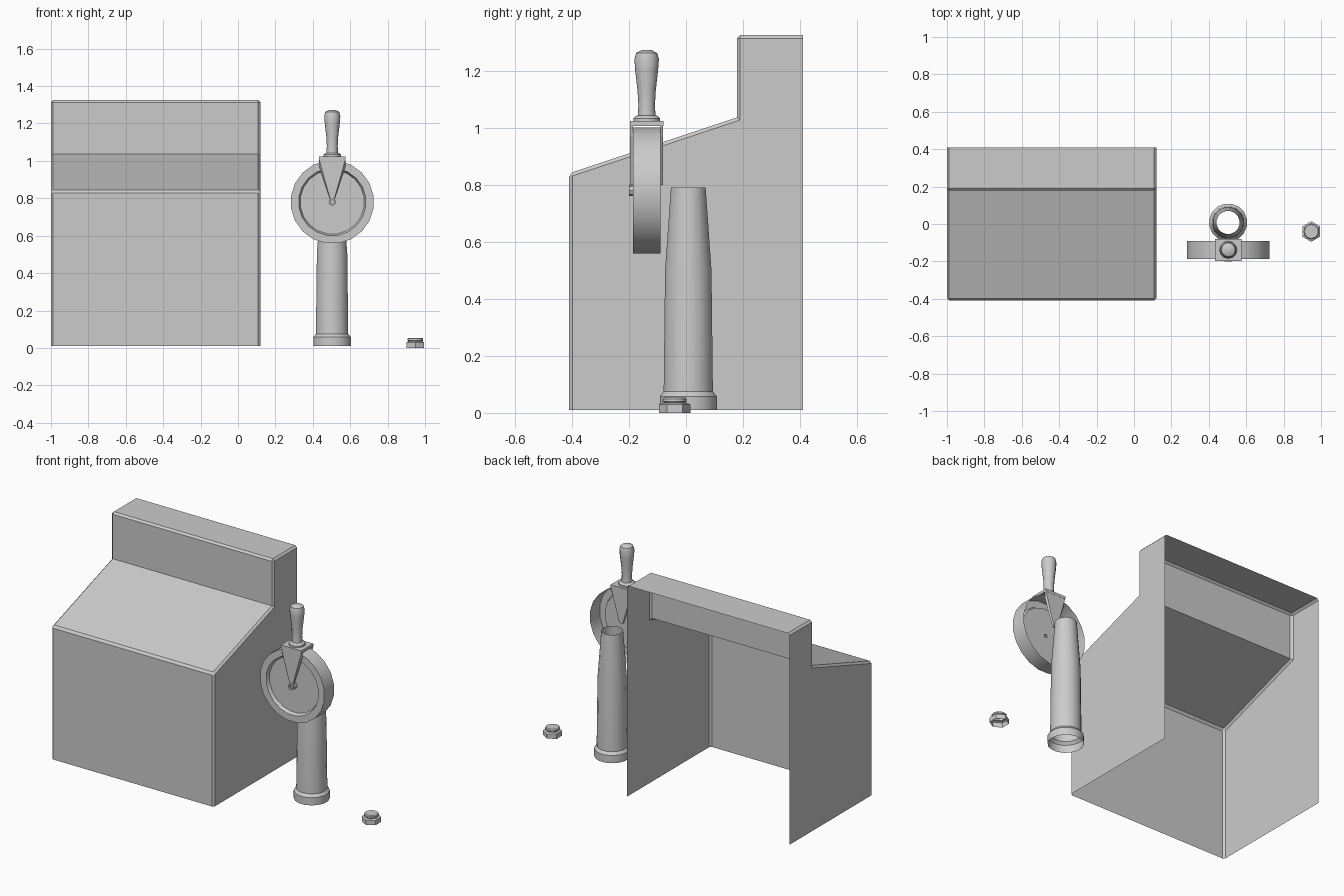
import bpy, bmesh, math
from mathutils import Matrix, Vector

if "Cube" in bpy.data.objects:
    bpy.data.objects.remove(bpy.data.objects["Cube"])


def finish(name, bm, smooth=None):
    bmesh.ops.recalc_face_normals(bm, faces=bm.faces)
    me = bpy.data.meshes.new(name)
    bm.to_mesh(me)
    bm.free()
    ob = bpy.data.objects.new(name, me)
    bpy.context.collection.objects.link(ob)
    if smooth:
        bpy.ops.object.select_all(action='DESELECT')
        ob.select_set(True)
        bpy.context.view_layer.objects.active = ob
        bpy.ops.object.shade_smooth_by_angle(angle=math.radians(smooth))
    return ob


def lathe(name, profile, n, loc, cap=False, front=False, phase=0.0, smooth=32):
    """Spin (radius, height) points; front=True points the axis to -y."""
    bm = bmesh.new()
    rings = [[bm.verts.new((r * math.cos(phase + i * math.tau / n),
                            r * math.sin(phase + i * math.tau / n), h))
              for i in range(n)] for r, h in profile]
    for a, b in zip(rings, rings[1:]):
        for i in range(n):
            j = (i + 1) % n
            bm.faces.new((a[i], a[j], b[j], b[i]))
    if cap:
        bm.faces.new(rings[-1])
    m = Matrix.Translation(loc)
    if front:
        m = m @ Matrix.Rotation(math.pi / 2, 4, 'X')
    bm.transform(m)
    return finish(name, bm, smooth)


# Console housing: folded sheet, open at the back and bottom
bm = bmesh.new()
prof = [(-.41, .01), (-.41, .84), (.178, 1.036), (.178, 1.325), (.41, 1.325), (.41, .01)]
L, R = [[bm.verts.new((x, y, z)) for y, z in prof] for x in (-1.0, .12)]
bm.faces.new(L)
bm.faces.new(R[::-1])
for i in range(4):
    bm.faces.new((L[i], R[i], R[i + 1], L[i + 1]))
bmesh.ops.recalc_face_normals(bm, faces=bm.faces)
inner = {L[2], R[2]}
edges = [e for e in bm.edges if len(e.link_faces) == 2 and set(e.verts) != inner]
bmesh.ops.bevel(bm, geom=edges, offset=.012, segments=1, affect='EDGES', profile=.5)
finish("console_housing", bm)

# Pedestal tube, open at both ends
lathe("pedestal_tube", [(.102, .01), (.102, .058), (.088, .075), (.083, .5), (.062, .79)],
      16, (.503, .008, 0), phase=math.pi / 16)

# Drum with recessed front dial and open back
CX, CZ, CY = .504, .78, -.138
lathe("drum", [(.223, 0), (.223, .096), (.181, .096), (.172, .075), (.01, .075)],
      20, (CX, -.09, CZ), front=True, phase=math.pi / 20)
lathe("drum_pin", [(.02, .075), (.02, .11), (.011, .11), (.011, .1)],
      8, (CX, -.09, CZ), cap=True, front=True)

# Tapered straps in front of and behind the drum
strap = [(-.07, 1.01), (-.07, .97), (-.014, .80), (.014, .80), (.07, .97), (.07, 1.01)]
for name, s in (("front_strap", -1), ("back_strap", 1)):
    bm = bmesh.new()
    face = bm.faces.new([bm.verts.new((CX + x, CY + s * .048, z)) for x, z in strap])
    ext = bmesh.ops.extrude_face_region(bm, geom=[face])["geom"]
    for v in ext:
        if isinstance(v, bmesh.types.BMVert):
            v.co.y += s * .010
            if v.co.z < .99:
                v.co.x = CX + (v.co.x - CX) * .85
    finish(name, bm)

# Lever base plate over the drum
bm = bmesh.new()
bmesh.ops.create_cube(bm, size=1, matrix=Matrix.Translation((CX, CY, 1.0145)) @
                      Matrix.Diagonal((.14, .118, .017, 1)))
finish("lever_base", bm)

# Lever grip with collar
lathe("lever_grip", [(.047, 1.022), (.047, 1.033), (.037, 1.042), (.031, 1.043), (.029, 1.08),
                     (.032, 1.13), (.040, 1.20), (.043, 1.24), (.037, 1.262), (.018, 1.272)],
      12, (CX, CY, 0), cap=True)

# Loose hex knob, hollow underneath
lathe("knob_hex", [(.055, 0), (.055, .03), (.046, .034), (.036, .034)],
      6, (.948, -.04, 0), phase=math.pi / 6, smooth=None)
lathe("knob_cap", [(.038, .03), (.038, .036), (.042, .040), (.042, .049), (.037, .054)],
      12, (.948, -.04, 0), cap=True)
